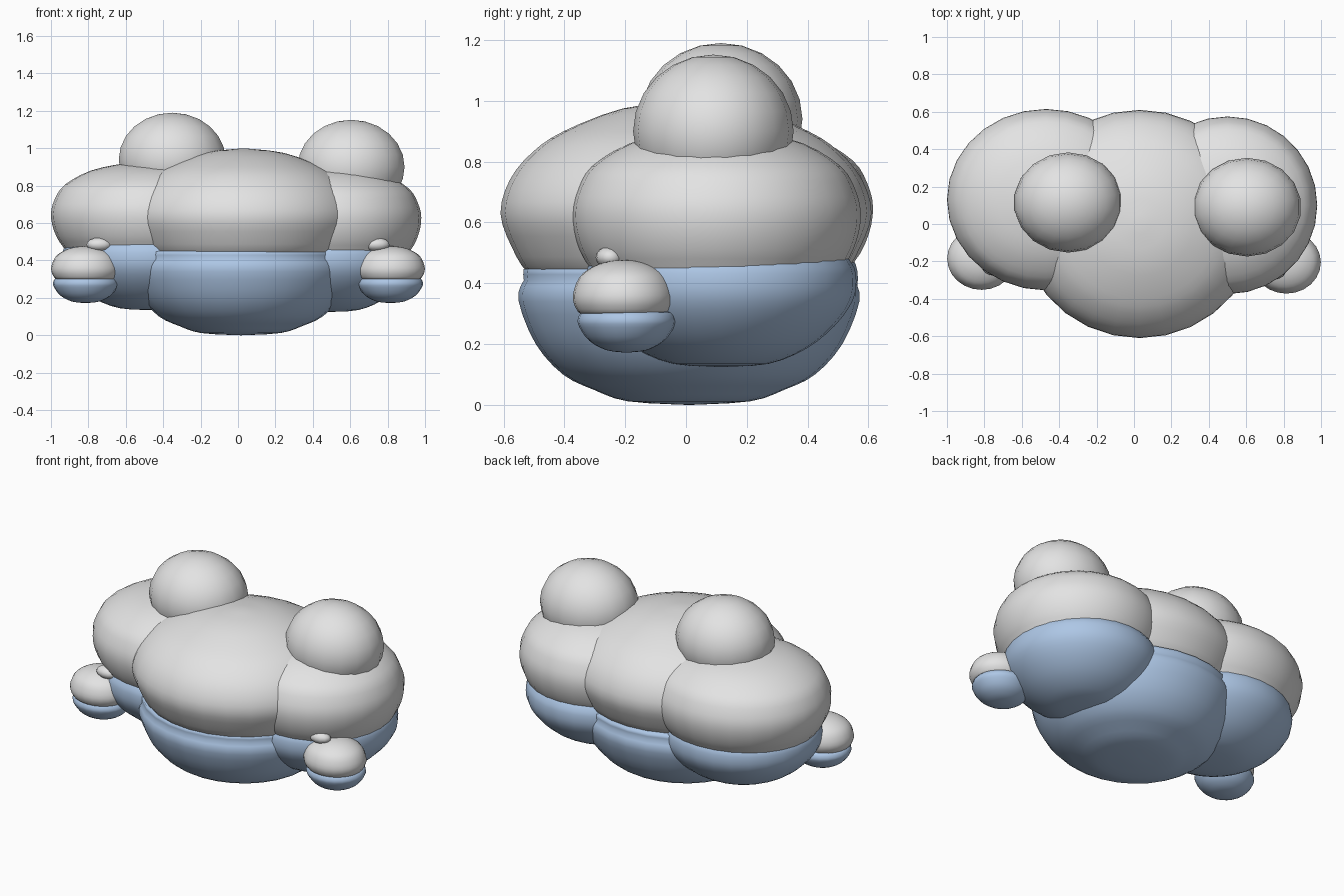
import bpy, bmesh, math

if "Cube" in bpy.data.objects:
    bpy.data.objects.remove(bpy.data.objects["Cube"])


def material(name, rgb):
    m = bpy.data.materials.new(name)
    m.diffuse_color = (*rgb, 1)
    m.use_nodes = True
    m.node_tree.nodes["Principled BSDF"].inputs["Base Color"].default_value = m.diffuse_color
    return m


GRAY = material("pale gray", (0.77, 0.77, 0.77))
BLUE = material("soft blue", (0.42, 0.57, 0.79))


def finish(bm, name, mat):
    bmesh.ops.recalc_face_normals(bm, faces=bm.faces)
    me = bpy.data.meshes.new(name)
    bm.to_mesh(me)
    bm.free()
    for p in me.polygons:
        p.use_smooth = True
    me.materials.append(mat)
    ob = bpy.data.objects.new(name, me)
    bpy.context.collection.objects.link(ob)
    return ob


def smooth_profile(pts, steps=3):
    """Catmull-Rom curve through (radius, height) points."""
    out = []
    for i in range(len(pts) - 1):
        p0, p1, p2 = pts[max(i - 1, 0)], pts[i], pts[i + 1]
        p3 = pts[min(i + 2, len(pts) - 1)]
        for k in range(steps):
            t = k / steps
            out.append(tuple(0.5 * (2 * b + (c - a) * t + (2 * a - 5 * b + 4 * c - d) * t * t
                                    + (3 * b - a - 3 * c + d) * t ** 3)
                             for a, b, c, d in zip(p0, p1, p2, p3)))
    return out + [pts[-1]]


def lobe(name, center, radii, profile, mat, segs=28):
    """Elliptical lathe; profile runs from bottom to top as (radius fraction, z)."""
    bm = bmesh.new()
    rings = []
    for r, z in smooth_profile(profile):
        if r < 0.01:
            rings.append([bm.verts.new((*center, z))])
        else:
            rings.append([bm.verts.new((center[0] + radii[0] * r * math.cos(math.tau * i / segs),
                                        center[1] + radii[1] * r * math.sin(math.tau * i / segs), z))
                          for i in range(segs)])
    for a, b in zip(rings, rings[1:]):
        for i in range(segs):
            j = (i + 1) % segs
            quad = [a[i % len(a)], a[j % len(a)], b[j % len(b)], b[i % len(b)]]
            quad = list(dict.fromkeys(quad))
            if len(quad) > 2:
                bm.faces.new(quad)
    return finish(bm, name, mat)


def ball(name, center, radii, mat, segs=18, rings=12):
    bm = bmesh.new()
    bmesh.ops.create_uvsphere(bm, u_segments=segs, v_segments=rings, radius=1)
    for v in bm.verts:
        v.co = [c + r * q for c, r, q in zip(center, radii, v.co)]
    return finish(bm, name, mat)


# Central body: wide domed gray shell over a rounded blue belly
lobe("middle_shell", (0.03, 0.0), (0.635, 0.61),
     [(0, .41), (.7, .41), (.85, .435), (.94, .52), (1, .63), (.95, .74),
      (.83, .83), (.66, .9), (.34, .975), (0, 1.0)], GRAY)
lobe("middle_belly", (0.015, 0.01), (0.59, 0.56),
     [(0, 0), (.36, .012), (.56, .05), (.74, .1), (.9, .2), (1, .34),
      (.97, .41), (.88, .46), (0, .48)], BLUE)

# Side lobes: left and right differ a little
side_shell = [(0, .43), (.74, .43), (.88, .475), (.97, .56), (1, .65), (.96, .73),
              (.86, .805), (.6, .88), (.25, .92), (0, .93)]
side_belly = [(0, .135), (.35, .145), (.63, .195), (.84, .27), (.97, .35),
              (1, .42), (.96, .48), (.8, .515), (0, .53)]
lobe("left_shell", (-0.47, 0.13), (0.53, 0.485), side_shell, GRAY)
lobe("left_belly", (-0.47, 0.12), (0.47, 0.445), side_belly, BLUE)
lobe("right_shell", (0.50, 0.10), (0.48, 0.475),
     [(r, z - 0.02) for r, z in side_shell], GRAY)
lobe("right_belly", (0.49, 0.115), (0.44, 0.445),
     [(r, z - 0.01) for r, z in side_belly], BLUE)

# Round balls on top
ball("left_top_ball", (-0.352, 0.115, 0.94), (0.29, 0.268, 0.25), GRAY)
ball("right_top_ball", (0.605, 0.09, 0.90), (0.29, 0.264, 0.252), GRAY)

# Small two-tone pods with a little knob
for side, x, y in (("left", -0.815, -0.185), ("right", 0.815, -0.205)):
    lobe(side + "_pod_top", (x, y), (0.184, 0.167),
         [(0, .295), (.75, .297), (.93, .315), (1, .36), (.87, .42), (.6, .455),
          (.3, .472), (0, .477)], GRAY, 24)
    lobe(side + "_pod_base", (x, y + 0.01), (0.178, 0.165),
         [(0, .172), (.4, .18), (.74, .21), (.94, .255), (.97, .285), (.8, .31), (0, .315)], BLUE, 24)
    ball(side + "_pod_knob", (math.copysign(0.742, x), y - 0.045, 0.485),
         (0.07, 0.047, 0.037), GRAY, 14, 8)
